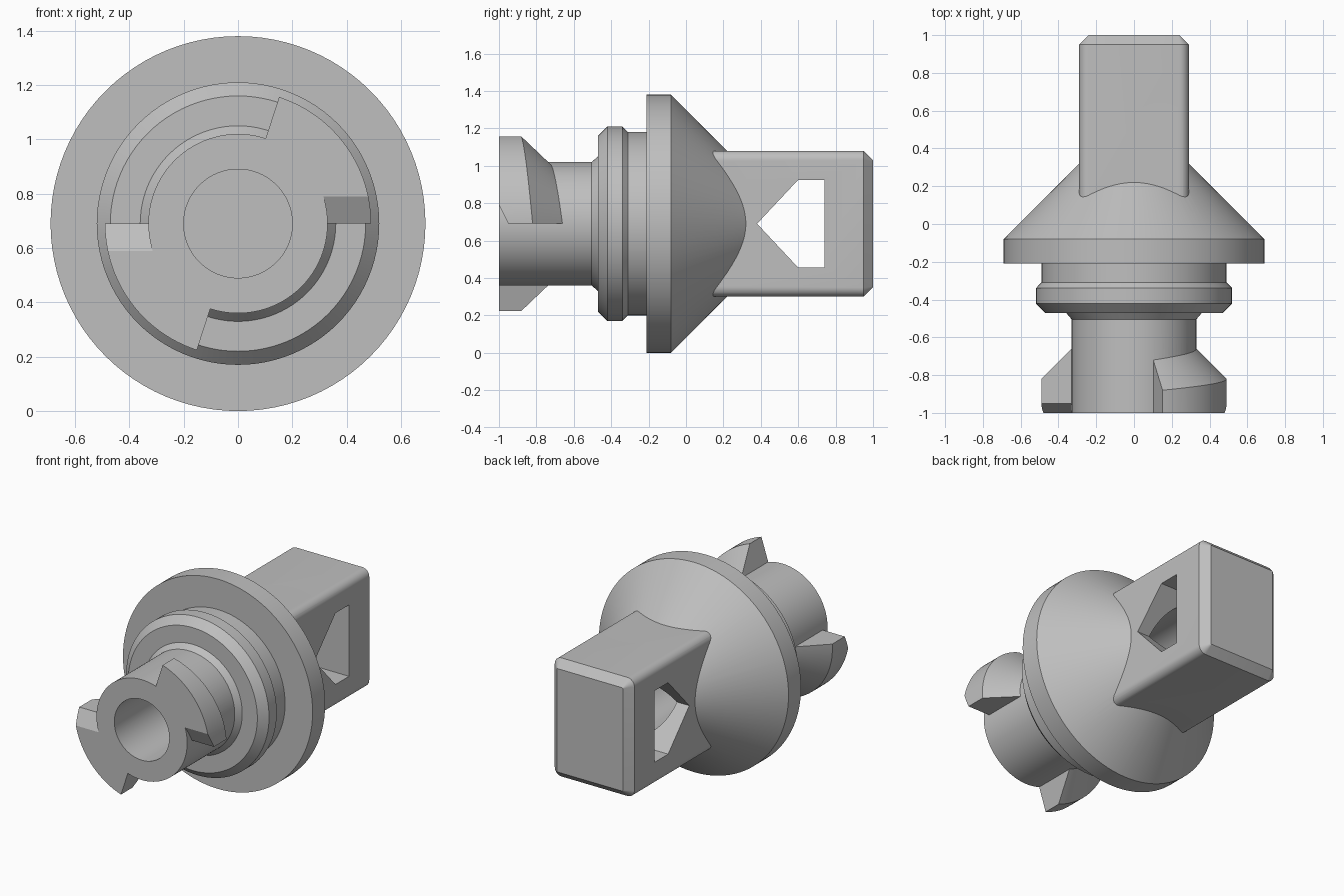
import bpy, bmesh, math
from mathutils import Vector

AXIS = 0.69  # height of the turning axis

cube = bpy.data.objects.get("Cube")
if cube:
    bpy.data.objects.remove(cube, do_unlink=True)

grey = bpy.data.materials.new("plain grey")
grey.use_nodes = True
COLOUR = (0.52, 0.52, 0.52, 1)
grey.diffuse_color = COLOUR
grey.node_tree.nodes["Principled BSDF"].inputs["Base Color"].default_value = COLOUR


def finish(bm, name):
    bmesh.ops.recalc_face_normals(bm, faces=bm.faces)
    mesh = bpy.data.meshes.new(name)
    bm.to_mesh(mesh)
    bm.free()
    mesh.materials.append(grey)
    obj = bpy.data.objects.new(name, mesh)
    bpy.context.collection.objects.link(obj)
    return obj


def loft(bm, rings):
    """Skin closed rings of points and cap both ends."""
    loops = [[bm.verts.new(p) for p in ring] for ring in rings]
    n = len(loops[0])
    for a, b in zip(loops, loops[1:]):
        for i in range(n):
            j = (i + 1) % n
            bm.faces.new((a[i], a[j], b[j], b[i]))
    bm.faces.new(loops[0])
    bm.faces.new(loops[-1])


def polar(r, angle, y):
    return Vector((r * math.cos(angle), y, AXIS + r * math.sin(angle)))


def turned(name, profile, sides=96):
    """Solid of revolution about the y axis from (y, radius) pairs."""
    bm = bmesh.new()
    loft(bm, [[polar(r, math.tau * i / sides, y) for i in range(sides)]
              for y, r in profile])
    return finish(bm, name)


def rounded_rect(hx, hz, radius, y, steps=8):
    pts = []
    for k, (sx, sz) in enumerate(((1, 1), (-1, 1), (-1, -1), (1, -1))):
        for i in range(steps + 1):
            a = math.pi / 2 * (k + i / steps)
            pts.append((sx * (hx - radius) + radius * math.cos(a), y,
                        AXIS + sz * (hz - radius) + radius * math.sin(a)))
    return pts


def lug(name, start, sweep=math.radians(72), steps=24):
    """Bayonet lug with a sloping helical back and a lead-in chamfer."""
    bm = bmesh.new()
    rings = []
    for i in range(steps + 1):
        t = i / steps
        a = t * sweep
        back = -0.82 - 0.06 * t
        rings.append([polar(0.29, a, -1), polar(0.49, a, -1),
                      polar(0.49, a, back), polar(0.29, a, back + 0.2)])
    loft(bm, rings)
    cut = bmesh.ops.bisect_plane(
        bm, geom=bm.verts[:] + bm.edges[:] + bm.faces[:],
        plane_co=(0, -0.95, AXIS), plane_no=(0, -2, -1), clear_outer=True)
    bmesh.ops.holes_fill(
        bm, edges=[e for e in bm.edges if e.is_boundary], sides=0)
    if start:
        for v in bm.verts:
            v.co.x, v.co.z = -v.co.x, 2 * AXIS - v.co.z
    return finish(bm, name)


def combine(target, tool, operation):
    mod = target.modifiers.new(tool.name, "BOOLEAN")
    mod.operation, mod.solver, mod.object = operation, "EXACT", tool
    bpy.context.view_layer.objects.active = target
    bpy.ops.object.modifier_apply(modifier=mod.name)
    bpy.data.objects.remove(tool, do_unlink=True)


# Turned shaft, collar, flange and cone
body = turned("coupling_body", [
    (-1, 0.33), (-0.505, 0.33), (-0.47, 0.36), (-0.47, 0.47), (-0.42, 0.52),
    (-0.34, 0.52), (-0.31, 0.49), (-0.21, 0.49), (-0.21, 0.69),
    (-0.08, 0.69), (0.4, 0.21)])

# Rectangular tang with rounded long edges and a chamfered end
bm = bmesh.new()
loft(bm, [rounded_rect(0.29, 0.39, 0.05, -0.05),
          rounded_rect(0.29, 0.39, 0.05, 0.95),
          rounded_rect(0.24, 0.34, 0.006, 1.0)])
combine(body, finish(bm, "tang"), "UNION")

# Two opposite bayonet lugs
combine(body, lug("left_lug", False), "UNION")
combine(body, lug("right_lug", True), "UNION")

# Pointed window through the tang
bm = bmesh.new()
outline = [(0.38, 0), (0.6, 0.235), (0.74, 0.235), (0.74, -0.235), (0.6, -0.235)]
loft(bm, [[(x, y, AXIS + z) for y, z in outline] for x in (-0.5, 0.5)])
combine(body, finish(bm, "window_cutter"), "DIFFERENCE")

# Bore from the front face into the window
combine(body, turned("bore_cutter", [(-1.1, 0.2), (0.68, 0.2)]), "DIFFERENCE")

bpy.ops.object.select_all(action="DESELECT")
body.select_set(True)
bpy.context.view_layer.objects.active = body
bpy.ops.object.shade_smooth_by_angle(angle=math.radians(25))
